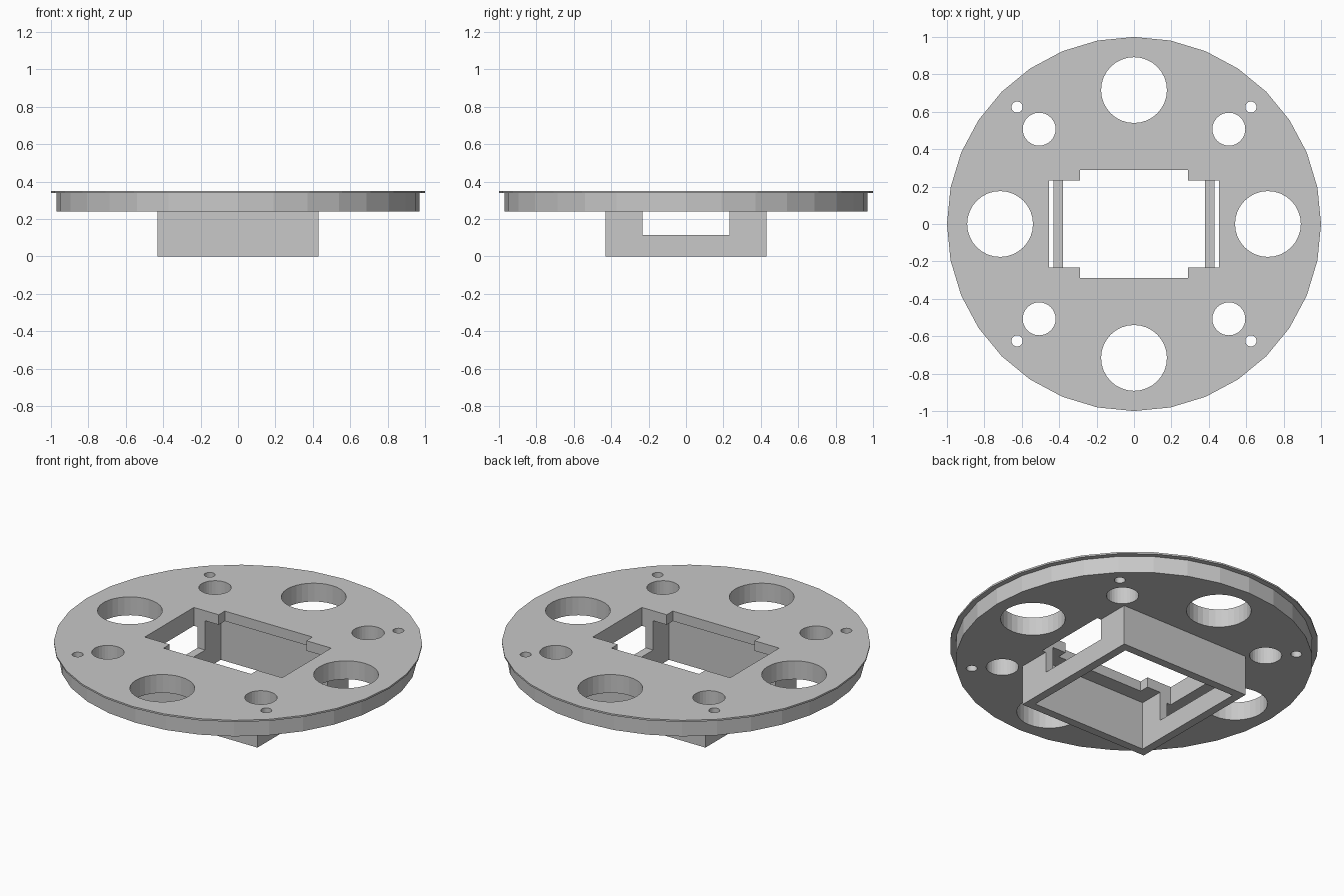
import bpy, bmesh, math
from mathutils import Matrix, Vector

cube = bpy.data.objects.get("Cube")
if cube:
    bpy.data.objects.remove(cube, do_unlink=True)

grey = bpy.data.materials.new("plain_grey")
grey.use_nodes = True
colour = (0.58, 0.58, 0.58, 1)
grey.diffuse_color = colour
grey.node_tree.nodes["Principled BSDF"].inputs["Base Color"].default_value = colour

SIDES = 32
DISC_BOTTOM, LIP_BOTTOM, TOP = 0.24, 0.34, 0.35


def make_object(name, bm):
    bmesh.ops.recalc_face_normals(bm, faces=bm.faces)
    mesh = bpy.data.meshes.new(name)
    bm.to_mesh(mesh)
    bm.free()
    mesh.materials.append(grey)
    obj = bpy.data.objects.new(name, mesh)
    bpy.context.collection.objects.link(obj)
    return obj


def box(name, half_x, half_y, low, high):
    bm = bmesh.new()
    bmesh.ops.create_cube(bm, size=1, matrix=Matrix.Translation((0, 0, (low + high) / 2))
                          @ Matrix.Diagonal((2 * half_x, 2 * half_y, high - low, 1)))
    return make_object(name, bm)


def lathe(name, profile):
    # stacked rings joined by quads, with flat end caps
    bm = bmesh.new()
    rings = [[bm.verts.new((r * math.cos(a), r * math.sin(a), z))
              for a in (math.tau * i / SIDES for i in range(SIDES))] for r, z in profile]
    for low, high in zip(rings, rings[1:]):
        for i in range(SIDES):
            j = (i + 1) % SIDES
            bm.faces.new((low[i], low[j], high[j], high[i]))
    bm.faces.new(rings[0])
    bm.faces.new(rings[-1])
    return make_object(name, bm)


def combine(target, tool, operation):
    tool.hide_render = True
    mod = target.modifiers.new(tool.name, 'BOOLEAN')
    mod.operation, mod.object, mod.solver = operation, tool, 'EXACT'
    bpy.context.view_layer.objects.active = target
    bpy.ops.object.modifier_apply(modifier=mod.name)
    bpy.data.objects.remove(tool, do_unlink=True)


# Round plate with a thin projecting lip
plate = lathe("mounting_plate", [(0.97, DISC_BOTTOM), (0.97, LIP_BOTTOM),
                                 (1, LIP_BOTTOM), (1, TOP)])

# Square collar underneath, hollowed out into the plate
combine(plate, box("collar", 0.43, 0.43, 0, 0.265), 'UNION')
combine(plate, box("cavity", 0.38, 0.38, -0.1, 0.29), 'DIFFERENCE')

# Square opening, and a wider slot that also cuts the side windows
combine(plate, box("opening", 0.29, 0.29, 0.2, 0.5), 'DIFFERENCE')
combine(plate, box("side_slot", 0.455, 0.232, 0.115, 0.5), 'DIFFERENCE')

# Three sets of four round holes: radius, position of the first
bm = bmesh.new()
for radius, spot in ((0.176, (0.716, 0, 0.3)), (0.088, (0.507, 0.507, 0.3)),
                     (0.03, (0.625, 0.625, 0.3))):
    for quarter in range(4):
        turn = Matrix.Rotation(quarter * math.pi / 2, 4, 'Z')
        bmesh.ops.create_cone(bm, cap_ends=True, segments=SIDES, radius1=radius,
                              radius2=radius, depth=0.4,
                              matrix=turn @ Matrix.Translation(Vector(spot)))
combine(plate, make_object("holes", bm), 'DIFFERENCE')
